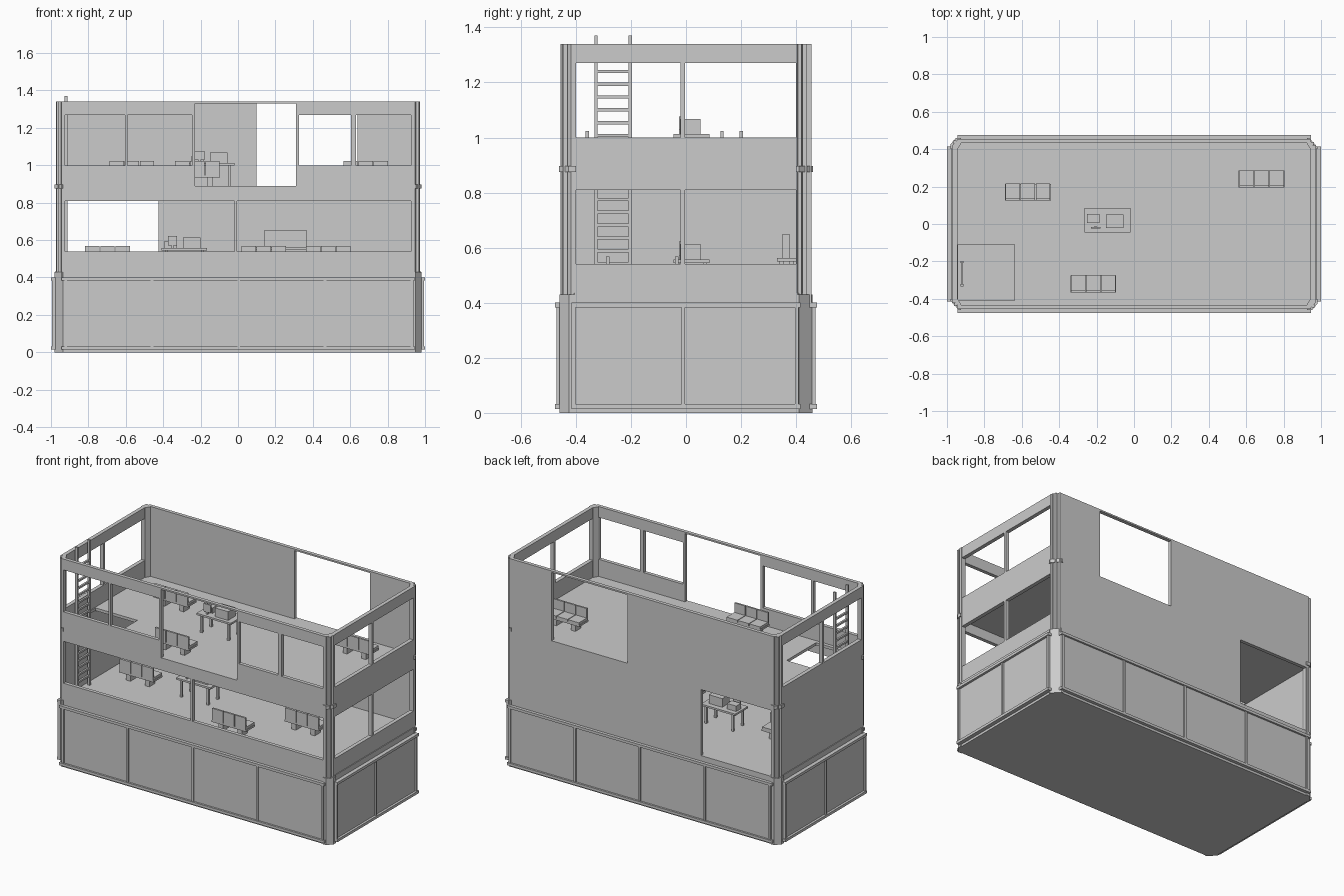
import bpy, bmesh
from mathutils import Vector

cube = bpy.data.objects.get("Cube")
if cube:
    bpy.data.objects.remove(cube, do_unlink=True)

GREY = (0.6, 0.6, 0.6, 1)
grey = bpy.data.materials.new("plain_grey")
grey.use_nodes = True
grey.diffuse_color = GREY
grey.node_tree.nodes["Principled BSDF"].inputs["Base Color"].default_value = GREY


def finish(name, bm):
    bmesh.ops.recalc_face_normals(bm, faces=bm.faces)
    mesh = bpy.data.meshes.new(name)
    bm.to_mesh(mesh)
    bm.free()
    mesh.materials.append(grey)
    obj = bpy.data.objects.new(name, mesh)
    bpy.context.scene.collection.objects.link(obj)
    return obj


def add_box(bm, x, y, z):
    """Box from three (low, high) ranges."""
    verts = bmesh.ops.create_cube(bm, size=1)["verts"]
    for v in verts:
        v.co = Vector([r[0] + (c + 0.5) * (r[1] - r[0]) for c, r in zip(v.co, (x, y, z))])


def boxes(name, ranges):
    bm = bmesh.new()
    for r in ranges:
        add_box(bm, *r)
    return finish(name, bm)


def prism(name, outline, low, high):
    bm = bmesh.new()
    face = bm.faces.new([bm.verts.new((x, y, low)) for x, y in outline])
    top = bmesh.ops.extrude_face_region(bm, geom=[face])["geom"]
    for v in top:
        if isinstance(v, bmesh.types.BMVert):
            v.co.z = high
    return finish(name, bm)


def sheet(name, axis, low, high, u_range, v_range, holes):
    """Flat sheet across an axis with rectangular holes (u0, u1, v0, v1)."""
    us = sorted({*u_range, *[h[i] for h in holes for i in (0, 1)]})
    vs = sorted({*v_range, *[h[i] for h in holes for i in (2, 3)]})
    bm = bmesh.new()

    def point(u, v):
        co = [u, v]
        co.insert(axis, low)
        return bm.verts.new(co)

    grid = [[point(u, v) for v in vs] for u in us]
    for i in range(len(us) - 1):
        for j in range(len(vs) - 1):
            u, v = (us[i] + us[i + 1]) / 2, (vs[j] + vs[j + 1]) / 2
            if not any(h[0] < u < h[1] and h[2] < v < h[3] for h in holes):
                bm.faces.new((grid[i][j], grid[i + 1][j], grid[i + 1][j + 1], grid[i][j + 1]))
    out = bmesh.ops.extrude_face_region(bm, geom=bm.faces[:])["geom"]
    for v in out:
        if isinstance(v, bmesh.types.BMVert):
            v.co[axis] = high
    loose = [v for v in bm.verts if not v.link_faces]
    bmesh.ops.delete(bm, geom=loose, context="VERTS")
    return finish(name, bm)


FLOOR1, FLOOR2, TOP = 0.435, 0.89, 1.34
LOWER, UPPER = (0.54, 0.81), (1.0, 1.27)

# Closed base block with chamfered corners
bx, by, c = 0.975, 0.455, 0.05
prism("base_block", [(bx, c - by), (bx, by - c), (bx - c, by), (c - bx, by),
                     (-bx, by - c), (-bx, c - by), (c - bx, -by), (bx - c, -by)], 0, FLOOR1)

# Framed panels around the base
for side, s in (("front", -1), ("back", 1)):
    def depth(d):
        return tuple(sorted((s * 0.44, s * d)))
    boxes(side + "_base_panels", [((-0.93, 0.93), depth(0.463), (0.015, 0.395))])
    boxes(side + "_base_frame",
          [((-0.945, 0.945), depth(0.475), z) for z in ((0.015, 0.032), (0.383, 0.4))]
          + [((x - 0.007, x + 0.007), depth(0.471), (0.03, 0.385))
             for x in (-0.92, -0.46, 0.005, 0.465, 0.93)])
for side, s in (("right", -1), ("left", 1)):
    def depth(d):
        return tuple(sorted((s * 0.95, s * d)))
    boxes(side + "_base_panels", [(depth(0.985), (-0.41, 0.41), (0.015, 0.395))])
    boxes(side + "_base_frame",
          [(depth(1.0), (-0.415, 0.415), z) for z in ((0.015, 0.032), (0.383, 0.4))]
          + [(depth(0.995), (y - 0.007, y + 0.007), (0.03, 0.385)) for y in (-0.408, -0.01, 0.402)])

# Upper walls with window openings
sheet("front_wall", 1, -0.455, -0.432, (-0.945, 0.945), (0.4, TOP), [
    (-0.925, -0.02, *LOWER), (-0.005, 0.925, *LOWER),
    (-0.925, -0.605, *UPPER), (-0.59, -0.245, *UPPER),
    (-0.23, 0.31, FLOOR2, 1.33),
    (0.325, 0.605, *UPPER), (0.63, 0.925, *UPPER)])
sheet("back_wall", 1, 0.432, 0.455, (-0.945, 0.945), (0.4, TOP), [
    (0.1, 0.64, FLOOR2, 1.33), (-0.93, -0.425, FLOOR1, 0.86)])
upper_pair = [(-0.4, -0.02, *UPPER), (-0.003, 0.4, *UPPER)]
lower_pair = [(-0.4, -0.02, *LOWER), (-0.003, 0.4, *LOWER)]
sheet("left_wall", 0, 0.945, 0.97, (-0.42, 0.42), (0.4, TOP), upper_pair + lower_pair)
sheet("right_wall", 0, -0.97, -0.945, (-0.42, 0.42), (0.4, TOP), upper_pair)

# Upper floor with ladder hatch
sheet("upper_floor", 2, 0.872, FLOOR2, (-0.95, 0.95), (-0.44, 0.44), [(-0.94, -0.64, -0.41, -0.11)])


# Corner posts: wide foot, slimmer upper post, collar band and rib
def corner(sx, sy, inset, dx, dy):
    x, y = 0.98 - inset, 0.46 - inset
    return [(sx * a, sy * b) for a, b in (
        (x, 0.4), (x, y - dy), (x - dx, y), (0.925, y), (0.925, 0.43), (0.943, 0.4))]


for sx, sy, dx, dy in ((1, -1, 0.03, 0.035), (1, 1, 0.045, 0.05),
                       (-1, -1, 0.045, 0.05), (-1, 1, 0.03, 0.035)):
    tag = ("left_" if sx > 0 else "right_") + ("back_" if sy > 0 else "front_")
    prism(tag + "post_foot", corner(sx, sy, 0, dx, dy), 0, 0.43)
    prism(tag + "post", corner(sx, sy, 0.007, dx, dy), 0.43, TOP)
    prism(tag + "collar", corner(sx, sy, -0.001, dx, dy), 0.875, 0.897)
    mx, my = sx * (0.976 - dx / 2), sy * (0.456 - dy / 2)
    boxes(tag + "post_rib", [((mx - 0.008, mx + 0.008), (my - 0.008, my + 0.008), (0.43, TOP))])

# Ladder through the hatch
rails = [((-0.928, -0.912), (y, y + 0.011), (FLOOR1, 1.37)) for y in (-0.333, -0.208)]
rungs = [((-0.926, -0.914), (-0.325, -0.205), (z - 0.006, z + 0.006))
         for z in [1.24 - 0.0465 * i for i in range(17)]]
boxes("ladder", rails + rungs)


# Three-seat benches facing the back
def bench(name, x, y, z):
    parts = [((x, x + 0.245), (y, y + 0.09), (z + 0.045, z + 0.057))]
    for i in range(3):
        left = x + 0.003 + i * 0.081
        seat = (left, left + 0.077)
        parts.append((seat, (y + 0.012, y + 0.092), (z + 0.057, z + 0.072)))
        parts.append((seat, (y, y + 0.012), (z + 0.057, z + 0.133)))
    for i in (0.04, 0.175):
        parts.append(((x + i, x + i + 0.03), (y + 0.015, y + 0.075), (z, z + 0.045)))
    boxes(name, parts)


for i, (x, y, z) in enumerate(((-0.69, 0.125, FLOOR2), (-0.34, -0.365, FLOOR2), (0.56, 0.195, FLOOR2),
                               (-0.82, -0.04, FLOOR1), (0.015, -0.29, FLOOR1), (0.36, -0.04, FLOOR1))):
    bench("bench_%d" % (i + 1), x, y, z)


# Tables, each with two boxes and a small upright plate
def table(name, x0, x1, y0, y1, z, height):
    legs = [((x, x + 0.014), (y, y + 0.014), (z, z + height))
            for x in (x0 + 0.02, x1 - 0.034) for y in (y0 + 0.01, y1 - 0.024)]
    boxes(name, legs + [((x0, x1), (y0, y1), (z + height - 0.012, z + height))])


for level, x, z in (("upper", -0.265, FLOOR2), ("lower", -0.41, FLOOR1)):
    table(level + "_table", x, x + 0.245, -0.045, 0.085, z, 0.122)
    t = z + 0.122
    boxes(level + "_table_equipment", [
        ((x + 0.115, x + 0.21), (-0.022, 0.052), (t, t + 0.056)),
        ((x + 0.015, x + 0.08), (0.005, 0.053), (t, t + 0.035)),
        ((x + 0.035, x + 0.085), (-0.025, -0.015), (t + 0.015, t + 0.065)),
        ((x + 0.055, x + 0.065), (-0.025, -0.012), (t, t + 0.02))])

# Screen on a stand against the back wall
table("screen_stand", 0.09, 0.43, 0.33, 0.4, FLOOR1, 0.127)
boxes("screen", [((0.14, 0.37), (0.35, 0.375), (FLOOR1 + 0.127, 0.65))])
